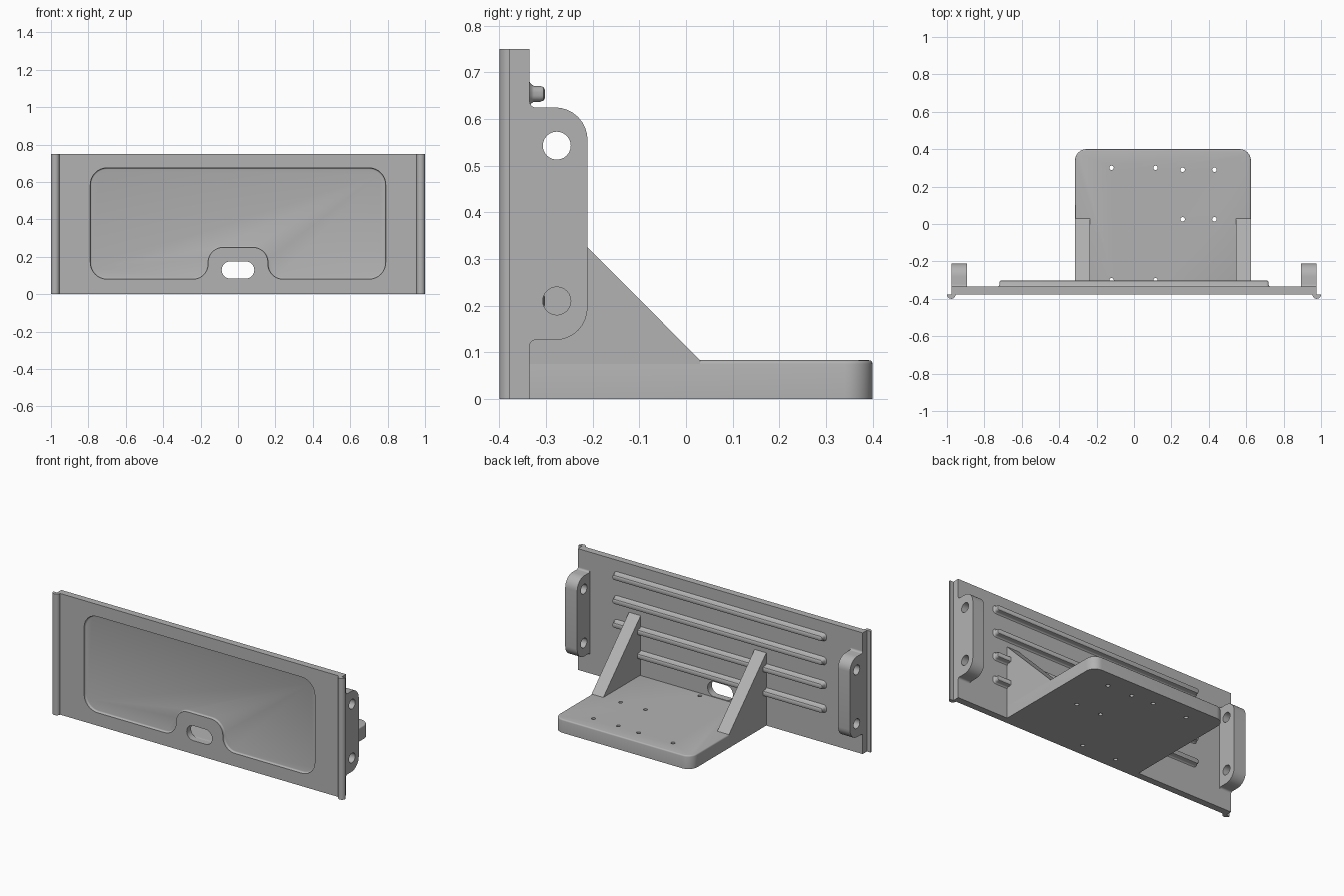
import bpy, bmesh, math
from mathutils import Vector

if "Cube" in bpy.data.objects:
    bpy.data.objects.remove(bpy.data.objects["Cube"])

grey = bpy.data.materials.new("plain grey")
grey.use_nodes = True
COLOUR = (0.45, 0.45, 0.45, 1)
grey.diffuse_color = COLOUR
grey.node_tree.nodes["Principled BSDF"].inputs["Base Color"].default_value = COLOUR


def rounded(corners, steps=8):
    """Outline from (u, v, radius) corners, each replaced by an arc."""
    out = []
    for i, (u, v, r) in enumerate(corners):
        p = Vector((u, v))
        if r <= 0:
            out.append(p)
            continue
        a = (Vector(corners[i - 1][:2]) - p).normalized()
        b = (Vector(corners[(i + 1) % len(corners)][:2]) - p).normalized()
        half = a.angle(b) / 2
        centre = p + (a + b).normalized() * (r / math.sin(half))
        start = p + a * (r / math.tan(half)) - centre
        end = p + b * (r / math.tan(half)) - centre
        sweep = start.angle(end)
        for k in range(steps + 1):
            t = k / steps
            out.append(centre + (start * math.sin((1 - t) * sweep)
                                 + end * math.sin(t * sweep)) / math.sin(sweep))
    return out


def box(u0, v0, u1, v1, r=0.0):
    return rounded([(u0, v0, r), (u1, v0, r), (u1, v1, r), (u0, v1, r)])


def circle(u, v, r, n=24):
    return [Vector((u + r * math.cos(math.tau * k / n),
                    v + r * math.sin(math.tau * k / n))) for k in range(n)]


def solid(name, axis, rings, bevel=0.0):
    """Closed solid lofted through (depth, outline) rings along an axis."""
    place = {"x": lambda p, d: (d, p.x, p.y),
             "y": lambda p, d: (p.x, d, p.y),
             "z": lambda p, d: (p.x, p.y, d)}[axis]
    bm = bmesh.new()
    loops = [[bm.verts.new(place(p, d)) for p in outline] for d, outline in rings]
    bm.faces.new(loops[0])
    cap = bm.faces.new(loops[-1])
    for low, high in zip(loops, loops[1:]):
        for i in range(len(low)):
            bm.faces.new((low[i - 1], low[i], high[i], high[i - 1]))
    bmesh.ops.recalc_face_normals(bm, faces=bm.faces)
    if bevel:
        bmesh.ops.bevel(bm, geom=list(cap.edges), offset=bevel, segments=3,
                        profile=0.5, affect='EDGES')
    mesh = bpy.data.meshes.new(name)
    bm.to_mesh(mesh)
    bm.free()
    mesh.materials.append(grey)
    obj = bpy.data.objects.new(name, mesh)
    bpy.context.collection.objects.link(obj)
    return obj


def extrude(name, axis, outline, lo, hi, bevel=0.0):
    return solid(name, axis, [(lo, outline), (hi, outline)], bevel)


def activate(obj):
    bpy.ops.object.select_all(action='DESELECT')
    obj.select_set(True)
    bpy.context.view_layer.objects.active = obj


def cut(obj, cutters):
    for cutter in cutters:
        cutter.hide_render = True
        mod = obj.modifiers.new("cut", 'BOOLEAN')
        mod.operation, mod.solver, mod.object = 'DIFFERENCE', 'EXACT', cutter
        activate(obj)
        bpy.ops.object.modifier_apply(modifier=mod.name)
        bpy.data.objects.remove(cutter)


FRONT, BACK, TOP = -0.377, -0.335, 0.75
parts = []

# Wall panel with a shallow front recess that steps around the slot
panel = extrude("wall_panel", "y", box(-0.975, 0, 0.975, TOP), FRONT, BACK)
recess = rounded([(-0.79, 0.675, 0.09), (0.79, 0.675, 0.09), (0.79, 0.08, 0.09),
                  (0.16, 0.08, 0.08), (0.16, 0.25, 0.08), (-0.16, 0.25, 0.08),
                  (-0.16, 0.08, 0.08), (-0.79, 0.08, 0.09)])
cut(panel, [extrude("recess_cutter", "y", recess, -0.42, FRONT + 0.014, 0.008),
            extrude("slot_cutter", "y", box(-0.087, 0.083, 0.087, 0.175, 0.0455), -0.5, -0.3)])
parts.append(panel)

# Half-round beads on the front edges and drilled ears on the back
ear_outline = rounded([(BACK, 0.11, 0), (BACK, 0.126, 0.012), (-0.211, 0.126, 0.07),
                       (-0.211, 0.625, 0.07), (BACK, 0.625, 0.012), (BACK, 0.64, 0),
                       (BACK - 0.01, 0.64, 0), (BACK - 0.01, 0.11, 0)])
for side, label in ((1, "left"), (-1, "right")):
    bead = [Vector((side * 0.977 + 0.023 * math.cos(a), FRONT - 0.023 * math.sin(a)))
            for a in (math.pi * k / 12 for k in range(13))]
    parts.append(extrude(label + "_bead", "z", bead, 0, TOP))
    ear = extrude(label + "_ear", "x", ear_outline, side * 0.975, side * 0.893)
    cut(ear, [extrude("hole_cutter", "x", circle(-0.277, z, 0.03), side * 0.8, side * 1.1)
              for z in (0.21, 0.543)])
    parts.append(ear)

# Four stiffening ribs with flared feet and rounded crowns
for i in range(4):
    z = 0.21 + i * 0.148
    rings = []
    for y, grow in ((BACK - 0.005, 0.008), (BACK, 0.008), (-0.331, 0.003), (-0.326, 0),
                    (-0.312, 0), (-0.305, -0.003), (-0.302, -0.009)):
        rings.append((y, box(-0.72 - grow, z - 0.017 - grow, 0.72 + grow, z + 0.017 + grow,
                             0.014 + grow)))
    parts.append(solid(f"rib_{i + 1}", "y", rings))

# Shelf plate with mounting holes
shelf_outline = rounded([(-0.315, BACK, 0), (0.625, BACK, 0),
                         (0.625, 0.4, 0.06), (-0.315, 0.4, 0.06)])
shelf = extrude("shelf", "z", shelf_outline, 0, 0.083, 0.008)
holes = [(x, y) for x in (-0.12, 0.115) for y in (-0.3, 0.3)]
holes += [(x, y) for x in (0.26, 0.43) for y in (0.025, 0.29)]
cut(shelf, [extrude("hole_cutter", "z", circle(x, y, 0.012, 16), -0.1, 0.2) for x, y in holes])
parts.append(shelf)

# Triangular gussets flush with the shelf sides
gusset = rounded([(BACK, 0, 0), (0.03, 0, 0), (0.03, 0.083, 0), (BACK, 0.45, 0)])
for x, label in ((0.545, "left"), (-0.315, "right")):
    parts.append(extrude(label + "_gusset", "x", gusset, x, x + 0.08))

for part in parts:
    activate(part)
    bpy.ops.object.shade_smooth_by_angle(angle=math.radians(35))
